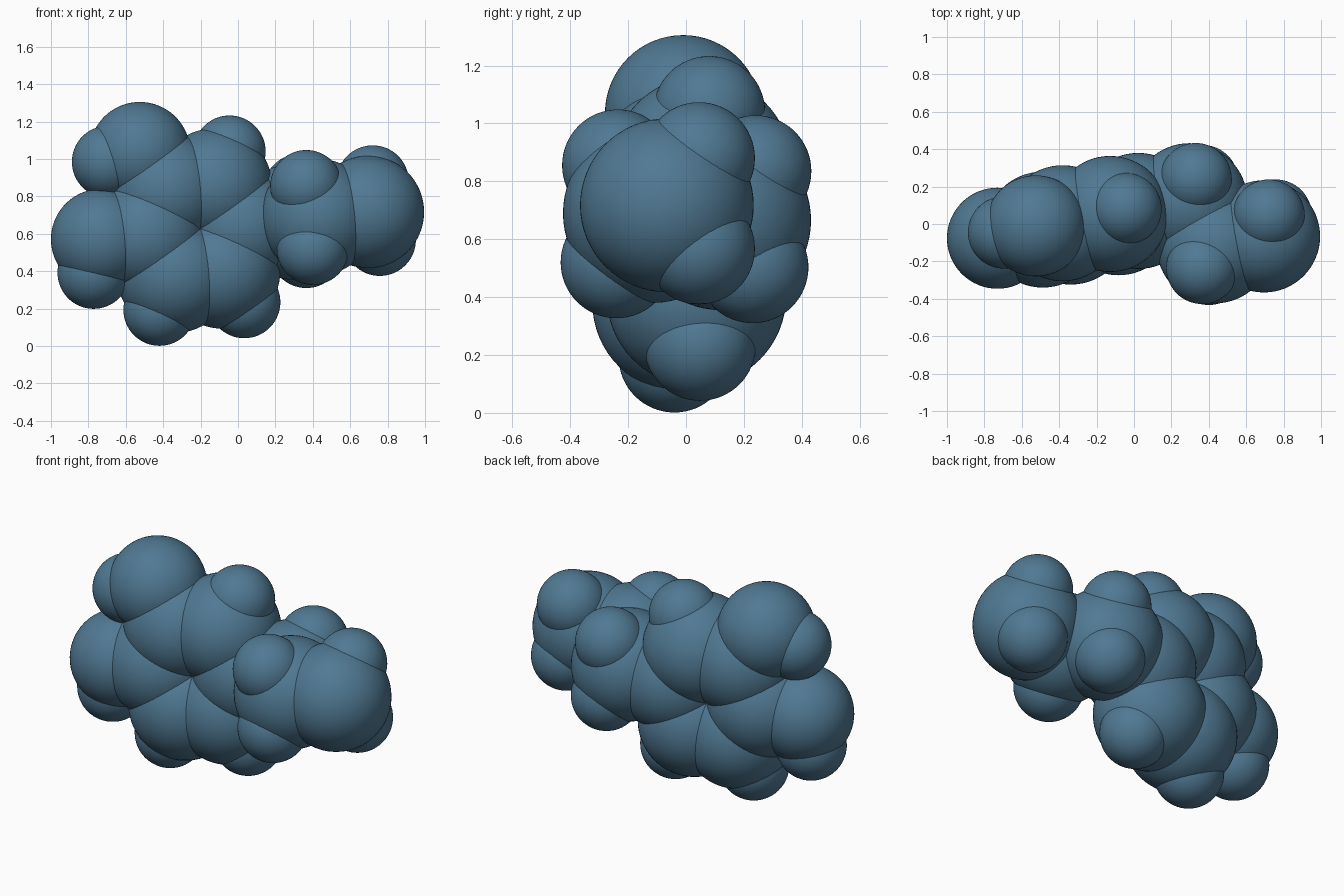
import bpy
from mathutils import Vector

if "Cube" in bpy.data.objects:
    bpy.data.objects.remove(bpy.data.objects["Cube"])

mat = bpy.data.materials.new("blue")
mat.diffuse_color = (0.08, 0.19, 0.29, 1)
mat.use_nodes = True
mat.node_tree.nodes["Principled BSDF"].inputs["Base Color"].default_value = mat.diffuse_color

R = {"carbon": 0.31, "nitrogen": 0.3, "oxygen": 0.27, "hydrogen": 0.193}


def atom(kind, name, pos):
    bpy.ops.mesh.primitive_uv_sphere_add(segments=64, ring_count=32,
                                         radius=R[kind], location=pos)
    ob = bpy.context.object
    ob.name = name + "_" + kind
    bpy.ops.object.shade_smooth()
    ob.data.materials.append(mat)


# Six-sided ring: centre and two spoke directions, the rest follow
centre = Vector((-0.2325, 0.02, 0.617))
up = Vector((0.402, 0.129, 0.907))
down = Vector((0.571, 0.061, -0.82))
side = (up + down).normalized()
for i, d in enumerate((side, up, -down, -side, -up, down)):
    atom("carbon", f"ring_{i + 1}", centre + d * 0.261)

# Outer ring balls
for name, d in (("ring_top", up), ("ring_low_left", -up), ("ring_low_right", down)):
    atom("hydrogen", name, centre + d * 0.466)

# Two hydroxyl groups on the left
atom("oxygen", "upper", (-0.525, -0.01, 1.035))
atom("hydrogen", "upper_hydroxyl", (-0.695, -0.045, 0.985))
atom("oxygen", "lower", (-0.73, -0.076, 0.571))
atom("hydrogen", "lower_hydroxyl", (-0.772, -0.08, 0.392))

# Side chain on the right, each with a pair of small balls
chain = [
    ("carbon", "chain_back", (0.297, 0.122, 0.665),
     (0.33, 0.24, 0.835), (0.365, 0.23, 0.503)),
    ("carbon", "chain_front", (0.43, -0.115, 0.69),
     (0.365, -0.235, 0.855), (0.4, -0.24, 0.52)),
    ("nitrogen", "chain_end", (0.695, -0.066, 0.717),
     (0.72, 0.045, 0.88), (0.758, 0.045, 0.568)),
]
for kind, name, pos, top, low in chain:
    atom(kind, name, pos)
    atom("hydrogen", name + "_upper", top)
    atom("hydrogen", name + "_lower", low)
